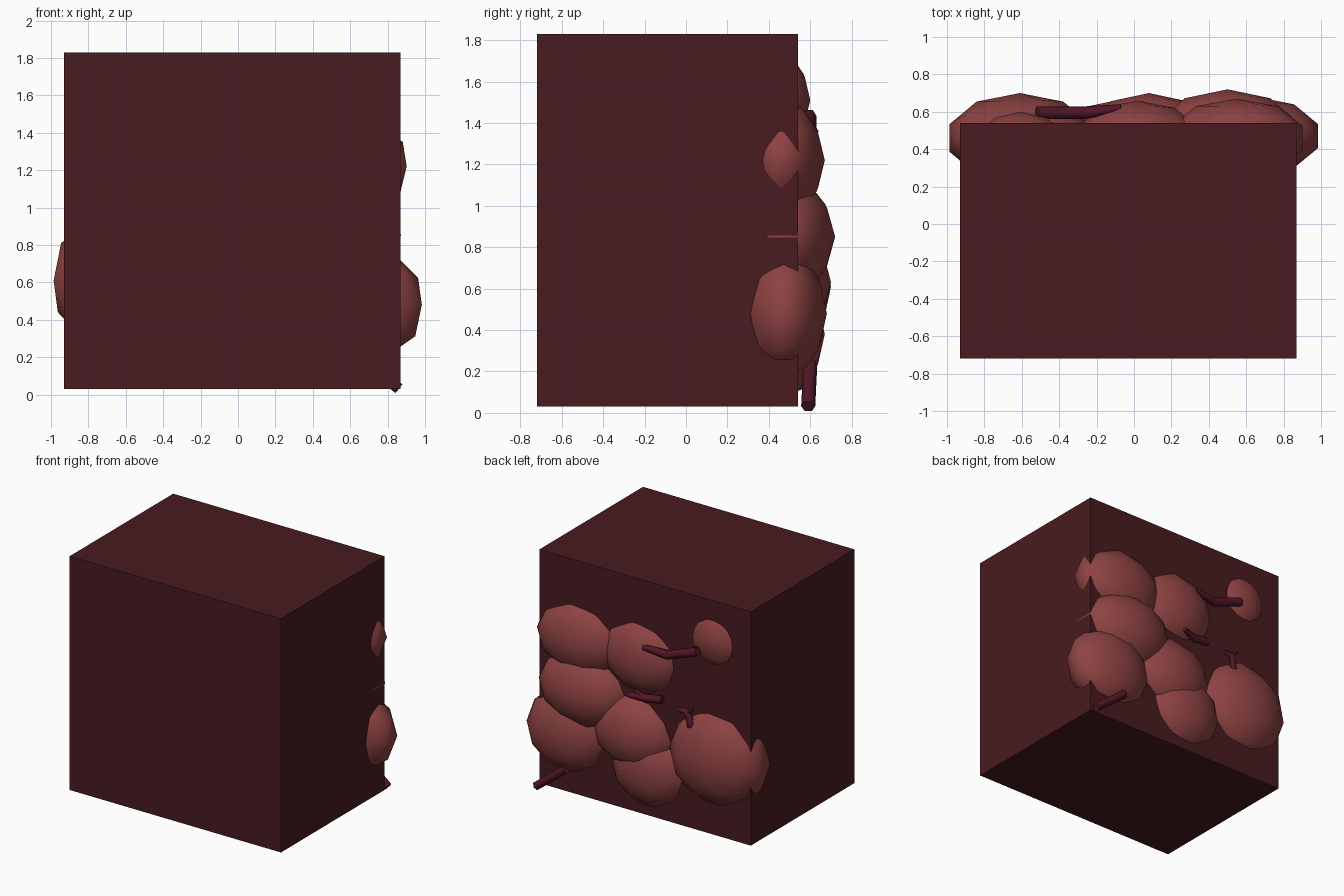
import bpy

if "Cube" in bpy.data.objects:
    bpy.data.objects.remove(bpy.data.objects["Cube"])


def material(name, rgb):
    m = bpy.data.materials.new(name)
    m.diffuse_color = (*rgb, 1)
    m.use_nodes = True
    m.node_tree.nodes["Principled BSDF"].inputs["Base Color"].default_value = m.diffuse_color
    return m


box_mat = material("dark_maroon", (0.065, 0.011, 0.014))
blob_mat = material("dusty_red", (0.27, 0.055, 0.055))
twig_mat = material("wine", (0.09, 0.008, 0.02))

# Main block
bpy.ops.mesh.primitive_cube_add(size=1, location=(-0.03, -0.09, 0.93))
block = bpy.context.object
block.name = "block"
block.scale = (1.8, 1.26, 1.8)
block.data.materials.append(box_mat)

# Rounded foliage clumps half sunk in the back face: centre, radii
clumps = [
    ((0.55, 0.46, 1.22), (0.37, 0.21, 0.29)),
    ((0.02, 0.45, 1.22), (0.34, 0.21, 0.30)),
    ((0.50, 0.47, 0.85), (0.39, 0.25, 0.30)),
    ((0.65, 0.47, 0.48), (0.35, 0.21, 0.32)),
    ((0.08, 0.47, 0.63), (0.35, 0.23, 0.30)),
    ((-0.05, 0.46, 0.38), (0.33, 0.21, 0.31)),
    ((-0.61, 0.46, 0.61), (0.395, 0.24, 0.38)),
    ((-0.605, 0.43, 1.51), (0.24, 0.17, 0.24)),
]
for centre, radii in clumps:
    bpy.ops.mesh.primitive_ico_sphere_add(subdivisions=2, radius=1, location=centre)
    clump = bpy.context.object
    clump.name = "clump"
    clump.scale = radii
    clump.data.materials.append(blob_mat)
    bpy.ops.object.shade_smooth()


# Thin bent twigs lying on the back face
def twig(points, radius=0.034, end=1.0):
    cu = bpy.data.curves.new("twig", 'CURVE')
    cu.dimensions = '3D'
    cu.bevel_depth = radius
    cu.bevel_resolution = 1
    cu.use_fill_caps = True
    sp = cu.splines.new('POLY')
    sp.points.add(len(points) - 1)
    for p, co in zip(sp.points, points):
        p.co = (*co, 1)
    sp.points[-1].radius = end
    cu.materials.append(twig_mat)
    ob = bpy.data.objects.new("twig", cu)
    bpy.context.collection.objects.link(ob)


twig([(-0.52, 0.595, 1.435), (-0.26, 0.595, 1.34), (-0.07, 0.62, 1.36)], end=0.6)
twig([(-0.21, 0.59, 0.98), (-0.07, 0.60, 0.96), (0.05, 0.64, 0.97)], 0.03, 0.6)
twig([(-0.07, 0.60, 0.96), (0.0, 0.61, 1.0)], 0.022, 0.6)
twig([(-0.46, 0.59, 0.84), (-0.43, 0.60, 0.95), (-0.36, 0.60, 0.95)], 0.028, 0.6)
twig([(-0.43, 0.60, 0.94), (-0.48, 0.60, 0.99)], 0.018, 0.6)
twig([(0.86, 0.59, 0.032), (0.60, 0.60, 0.235)], 0.034)
